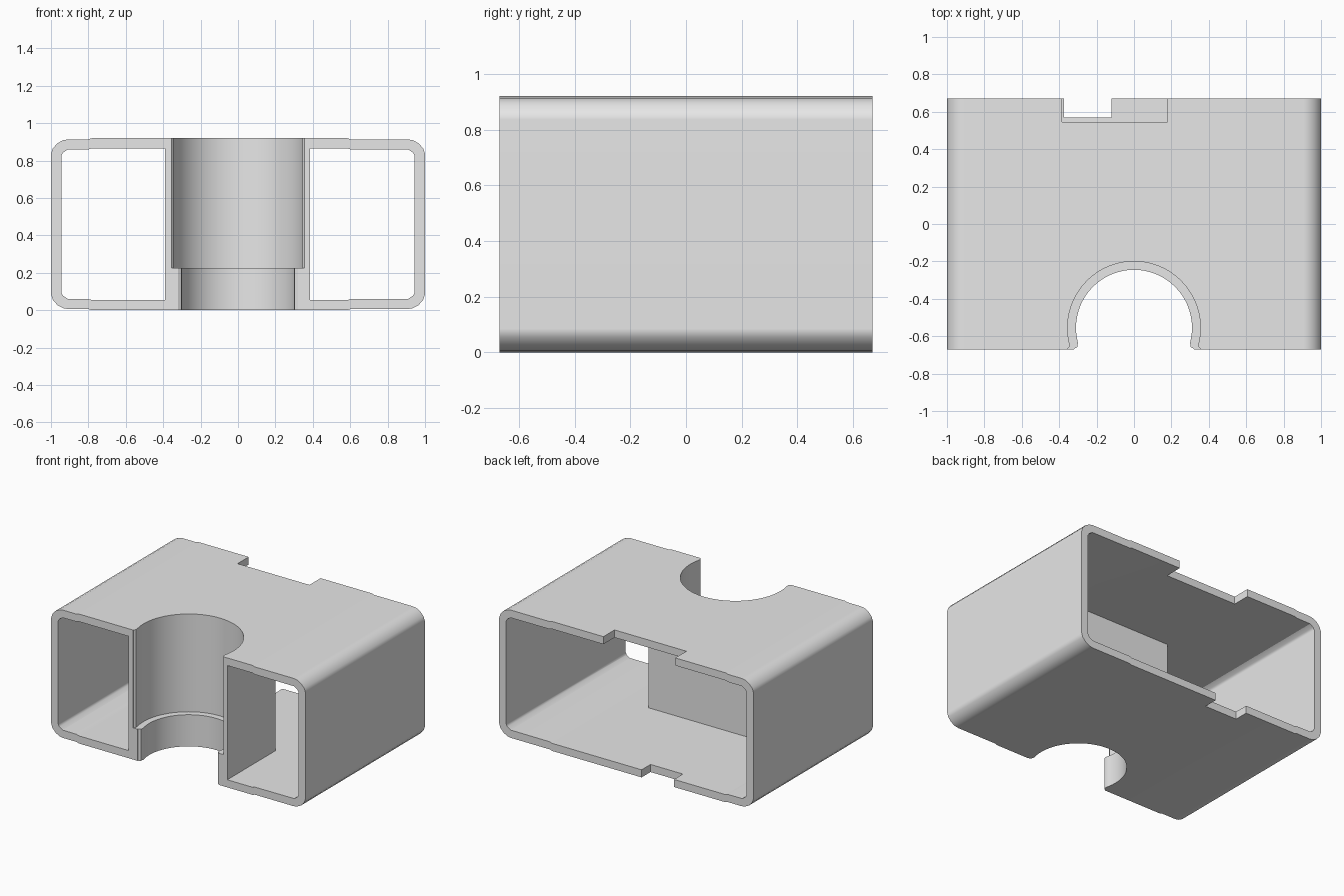
import bpy
import bmesh
import math
from mathutils import Vector

cube = bpy.data.objects.get("Cube")
if cube:
    bpy.data.objects.remove(cube, do_unlink=True)

HEIGHT = 0.92
HALF_DEPTH = 0.67
BORE_Y = -0.555

grey = bpy.data.materials.new("light grey")
grey.use_nodes = True
grey.diffuse_color = (0.8, 0.8, 0.8, 1)
grey.node_tree.nodes["Principled BSDF"].inputs["Base Color"].default_value = (0.8, 0.8, 0.8, 1)


def prism(name, points, offset):
    """Extrude a closed outline of 3D points along an offset."""
    bm = bmesh.new()
    face = bm.faces.new([bm.verts.new(p) for p in points])
    extruded = bmesh.ops.extrude_face_region(bm, geom=[face])["geom"]
    moved = [g for g in extruded if isinstance(g, bmesh.types.BMVert)]
    bmesh.ops.translate(bm, verts=moved, vec=Vector(offset))
    bmesh.ops.recalc_face_normals(bm, faces=bm.faces)
    mesh = bpy.data.meshes.new(name)
    bm.to_mesh(mesh)
    bm.free()
    mesh.materials.append(grey)
    obj = bpy.data.objects.new(name, mesh)
    bpy.context.collection.objects.link(obj)
    return obj


def box(name, x0, x1, y0, y1, z0, z1):
    base = [(x0, y0, z0), (x1, y0, z0), (x1, y1, z0), (x0, y1, z0)]
    return prism(name, base, (0, 0, z1 - z0))


def sleeve(name, corner, middle, half_length):
    """Rounded box section: mirrored corners, with a stepped middle strip."""
    top = corner + middle + [(-x, z) for x, z in reversed(corner)]
    outline = top + [(x, HEIGHT - z) for x, z in reversed(top)]
    return prism(name, [(x, -half_length, z) for x, z in outline], (0, 2 * half_length, 0))


def bore(name, radius, lip, z0, z1):
    """Round bore that opens through the front with flared lips."""
    start = -math.asin(0.08 / radius)
    sweep = math.pi - 2 * start
    arc = []
    for i in range(65):
        a = start + sweep * i / 64
        arc.append((radius * math.cos(a), BORE_Y + radius * math.sin(a)))
    outline = list(reversed(lip)) + arc + [(-x, y) for x, y in lip]
    return prism(name, [(x, y, z0) for x, y in outline], (0, 0, z1 - z0))


def subtract(target, cutter):
    cutter.hide_render = True
    mod = target.modifiers.new("cut", 'BOOLEAN')
    mod.operation = 'DIFFERENCE'
    mod.solver = 'EXACT'
    mod.object = cutter
    bpy.ops.object.select_all(action='DESELECT')
    bpy.context.view_layer.objects.active = target
    target.select_set(True)
    bpy.ops.object.modifier_apply(modifier=mod.name)
    bpy.data.objects.remove(cutter, do_unlink=True)


# Outer housing
housing = sleeve("housing",
                 [(1, 0.835), (0.99, 0.865), (0.965, 0.893), (0.935, 0.909), (0.905, 0.914)],
                 [(0.6, 0.914), (0.585, 0.92), (-0.78, 0.92), (-0.8, 0.914)],
                 HALF_DEPTH)

# Hollow inside, leaving the solid block around the bore
cavity = sleeve("cavity",
                [(0.945, 0.825), (0.935, 0.843), (0.91, 0.859)],
                [(0.6, 0.86), (0.585, 0.866), (-0.78, 0.866), (-0.8, 0.86)],
                0.8)
subtract(cavity, box("block_keep", -0.39, 0.385, -0.9, -0.13, -0.1, 1.1))
subtract(housing, cavity)

# Stepped bore: narrow below, wide above the ledge
subtract(housing, bore("narrow_bore", 0.31,
                       [(0.303, -0.657), (0.32, -0.668), (0.325, -0.8)], -0.1, 0.5))
subtract(housing, bore("wide_bore", 0.355,
                       [(0.344, -0.655), (0.355, -0.668), (0.358, -0.8)], 0.225, 1.1))

# Rear notches in the roof and the floor
subtract(housing, box("roof_notch", -0.385, 0.18, 0.545, 0.9, 0.6, 1.1))
subtract(housing, box("floor_notch", -0.375, -0.12, 0.57, 0.9, -0.1, 0.3))

# Smooth shading with sharp edges kept
bpy.ops.object.select_all(action='DESELECT')
bpy.context.view_layer.objects.active = housing
housing.select_set(True)
bpy.ops.object.shade_smooth_by_angle(angle=math.radians(30))
weighted = housing.modifiers.new("weighted_normals", 'WEIGHTED_NORMAL')
weighted.keep_sharp = True
